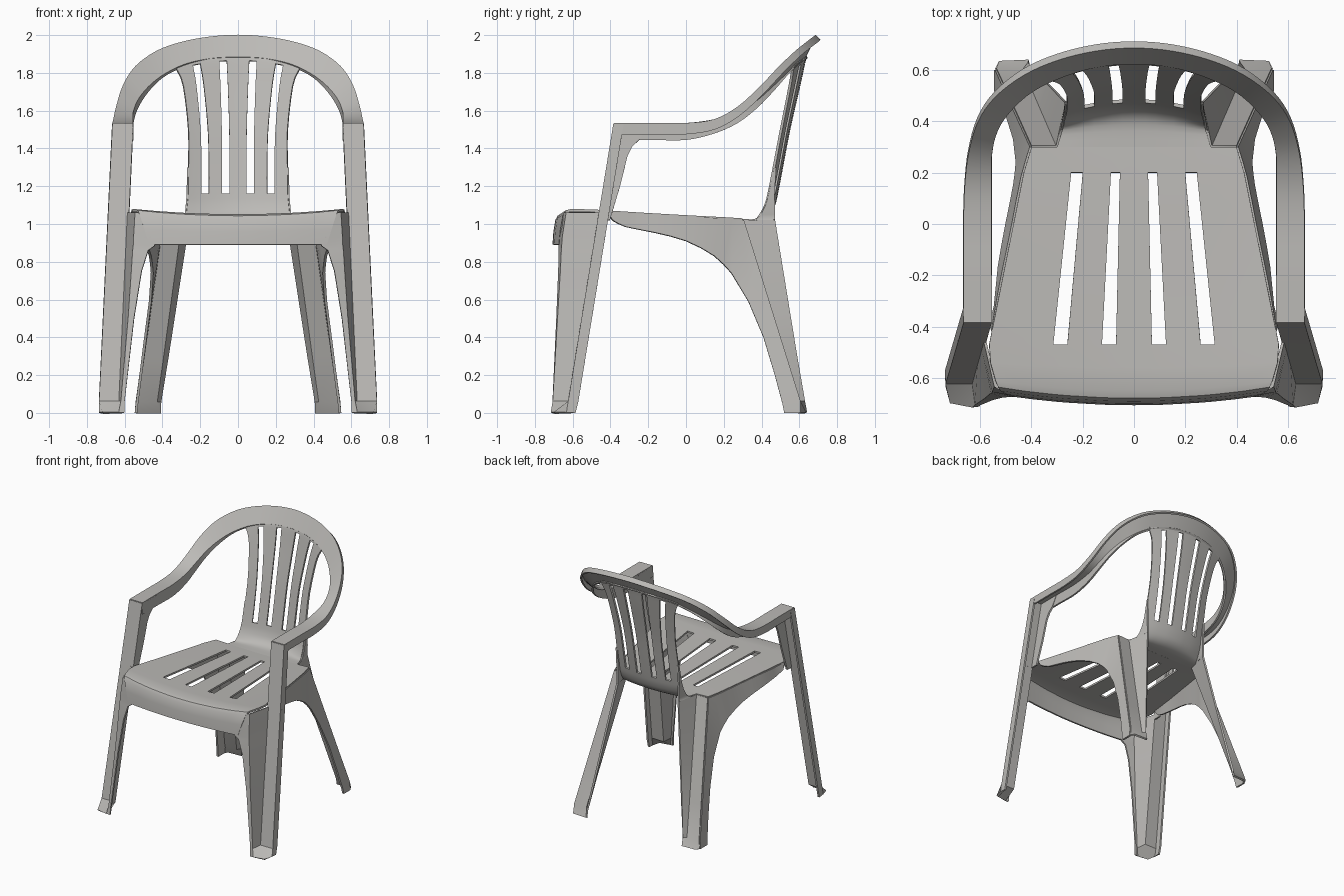
import bpy
import bmesh
import math
from mathutils import Vector

cube = bpy.data.objects.get("Cube")
if cube:
    bpy.data.objects.remove(cube, do_unlink=True)

plastic = bpy.data.materials.new("grey_plastic")
plastic.use_nodes = True
colour = (0.5, 0.49, 0.47, 1)
plastic.diffuse_color = colour
plastic.node_tree.nodes["Principled BSDF"].inputs["Base Color"].default_value = colour


def smooth(rows, steps):
    """Pass a smooth curve through matching points of successive rows."""
    rows = [[Vector(p) for p in row] for row in rows]
    result = []
    last = len(rows) - 1
    for i in range(last):
        for s in range(steps):
            t = s / steps
            line = []
            for j, p in enumerate(rows[i]):
                q = rows[i + 1][j]
                before = rows[i - 1][j] if i > 0 else 2 * p - q
                after = rows[i + 2][j] if i + 2 <= last else 2 * q - p
                m, n = (q - before) / 2, (after - p) / 2
                line.append(p + m * t + (3 * (q - p) - 2 * m - n) * t ** 2
                            + (2 * (p - q) + m + n) * t ** 3)
            result.append(line)
    return result + [rows[-1]]


def shell(name, rows, skip=lambda i, j: False, mirror=True, thickness=0.014):
    """Join rows of points into a thin moulded sheet."""
    bm = bmesh.new()
    grid = [[bm.verts.new(p) for p in row] for row in rows]
    for i in range(len(grid) - 1):
        for j in range(len(grid[0]) - 1):
            if not skip(i, j):
                bm.faces.new((grid[i][j], grid[i][j + 1],
                              grid[i + 1][j + 1], grid[i + 1][j]))
    bmesh.ops.remove_doubles(bm, verts=bm.verts[:], dist=0.0005)
    bmesh.ops.delete(bm, geom=[v for v in bm.verts if not v.link_faces], context="VERTS")
    bmesh.ops.recalc_face_normals(bm, faces=bm.faces[:])
    mesh = bpy.data.meshes.new(name)
    bm.to_mesh(mesh)
    bm.free()
    mesh.materials.append(plastic)
    obj = bpy.data.objects.new(name, mesh)
    bpy.context.collection.objects.link(obj)
    if mirror:
        obj.modifiers.new("Mirror", "MIRROR")
    solid = obj.modifiers.new("Thickness", "SOLIDIFY")
    solid.thickness = thickness
    solid.offset = 0
    bpy.ops.object.select_all(action="DESELECT")
    obj.select_set(True)
    bpy.context.view_layer.objects.active = obj
    bpy.ops.object.convert(target="MESH")
    bpy.ops.object.shade_smooth_by_angle(angle=math.radians(35))
    return obj


def slatted_row(y, z, bow, dish, edge, slots):
    """Half a cross-section, with columns on the slot edges."""
    a, b, c, d = slots
    xs = (0, a, b, c, d, (d + edge) / 2, edge)
    return [Vector((x, y + bow * x * x, z + dish * x * x)) for x in xs]


def lerp(a, b, t):
    return [p + (q - p) * t for p, q in zip(a, b)]


# Seat with front apron and four tapering slots
slot_front = (0.07, 0.125, 0.26, 0.315)
slot_rear = (0.055, 0.09, 0.20, 0.245)
seat = [slatted_row(*r, slot_front) for r in (
    (-0.70, 0.89, 0.15, 0, 0.47),
    (-0.695, 0.96, 0.15, 0.05, 0.495),
    (-0.685, 1.02, 0.15, 0.1, 0.52),
    (-0.675, 1.038, 0.15, 0.1, 0.53),
    (-0.65, 1.045, 0.13, 0.09, 0.54),
    (-0.56, 1.043, 0.06, 0.09, 0.56))]
for k in range(6):
    t = k / 5
    seat.append(slatted_row(-0.47 + 0.67 * t, 1.04 - 0.02 * t, 0, 0.09 - 0.04 * t,
                            0.565 - 0.135 * t, lerp(slot_front, slot_rear, t)))
seat.append(slatted_row(0.30, 1.015, 0, 0.05, 0.40, slot_rear))
shell("seat", seat, lambda i, j: 6 <= i < 11 and j in (1, 3))

# Curved backrest rising from the seat, with four slots
low = (0.045, 0.085, 0.155, 0.195)
high = (0.06, 0.10, 0.20, 0.24)
back = [slatted_row(*r[:5], lerp(low, high, r[5])) for r in (
    (0.30, 1.015, 0, 0.05, 0.30, 0),
    (0.39, 1.02, -0.3, 0, 0.28, 0),
    (0.44, 1.05, -0.6, 0, 0.275, 0),
    (0.465, 1.10, -0.6, 0, 0.27, 0),
    (0.48, 1.16, -0.6, 0, 0.265, 0),
    (0.507, 1.30, -0.6, 0, 0.263, 0),
    (0.545, 1.50, -0.6, 0, 0.263, 0.1),
    (0.60, 1.74, -0.6, -0.1, 0.29, 0.6),
    (0.627, 1.865, -0.6, -0.45, 0.325, 1),
    (0.635, 1.89, -0.6, -0.45, 0.33, 1))]
shell("backrest", smooth(back, 3), lambda i, j: 12 <= i < 24 and j in (1, 3))

# Flanges at the lower sides of the backrest
shell("backrest_flange", [
    [(0.30, 0.30, 1.015), (0.262, 0.47, 1.02)],
    [(0.28, 0.366, 1.02), (0.262, 0.47, 1.035)],
    [(0.275, 0.395, 1.05), (0.262, 0.47, 1.05)],
    [(0.27, 0.421, 1.10), (0.263, 0.47, 1.10)],
    [(0.265, 0.438, 1.16), (0.264, 0.468, 1.16)],
    [(0.263, 0.466, 1.30), (0.263, 0.478, 1.30)]])

# Armrests and top rail: one continuous hoop, channel-shaped at the arms
outer = [(0.66, -0.38, 1.53), (0.66, -0.18, 1.53), (0.66, 0, 1.53),
         (0.655, 0.15, 1.55), (0.64, 0.28, 1.62), (0.605, 0.40, 1.73),
         (0.54, 0.495, 1.83), (0.43, 0.58, 1.91), (0.30, 0.638, 1.957),
         (0.15, 0.675, 1.985), (0, 0.687, 1.995)]
inner = [(0.56, -0.38, 1.53), (0.56, -0.18, 1.53), (0.56, 0, 1.53),
         (0.56, 0.15, 1.55), (0.56, 0.27, 1.59), (0.535, 0.37, 1.655),
         (0.48, 0.45, 1.725), (0.40, 0.52, 1.79), (0.29, 0.575, 1.845),
         (0.15, 0.617, 1.877), (0, 0.63, 1.885)]
hoop = []
for k, (o, n) in enumerate(zip(outer, inner)):
    fade = min(1, max(0, (k - 2) / 5))
    o, n = Vector(o), Vector(n)
    outer_drop = Vector((0, 0.02 * fade, -0.055 + 0.03 * fade))
    inner_drop = Vector((0, 0.01 * fade, -0.085 + 0.075 * fade))
    hoop.append([o + outer_drop, o, n, n + inner_drop])
hoop += [[Vector((-p.x, p.y, p.z)) for p in row] for row in reversed(hoop[:-1])]
shell("armrest_hoop", smooth(hoop, 4), mirror=False)


def at_height(top, bottom, z):
    """Point on a straight leg ridge at a given height."""
    top, bottom = Vector(top), Vector(bottom)
    return top.lerp(bottom, (top.z - z) / (top.z - bottom.z))


# Front legs: outer ridge and inner valley run from arm to foot
ridge = ((0.66, -0.38, 1.53), (0.73, -0.62, 0.06))
valley = ((0.56, -0.38, 1.53), (0.627, -0.62, 0.06))
flange = Vector((0, 0.05, 0))
upper = []
for z, width in ((1.53, 0.18), (1.45, 0.15), (1.41, 0.115), (1.36, 0.098),
                 (1.20, 0.085), (1.02, 0.06)):
    e, f = at_height(*ridge, z), at_height(*valley, z)
    upper.append([e + flange, e, f, f + Vector((0, width, 0))])
shell("front_leg_upper", upper)

lower = []
for z, gx, gy, hx, hy in ((1.06, 0.54, -0.63, 0.525, -0.64),
                          (0.93, 0.548, -0.65, 0.46, -0.666),
                          (0.885, 0.55, -0.653, 0.44, -0.668),
                          (0.86, 0.553, -0.655, 0.475, -0.667),
                          (0.75, 0.56, -0.66, 0.51, -0.67),
                          (0.50, 0.577, -0.675, 0.55, -0.68),
                          (0.06, 0.617, -0.70, 0.60, -0.70)):
    e, f = at_height(*ridge, z), at_height(*valley, z)
    lower.append([e + flange, e, f, (gx, gy, z), (hx, hy, z)])
# Splayed foot
lower.append([(0.73, -0.585, 0), (0.73, -0.63, 0), (0.715, -0.695, 0),
              (0.63, -0.71, 0), (0.603, -0.705, 0)])
shell("front_leg_lower", lower)

# Back legs: stepped section with a splayed foot
outer_edge = ((0.40, 0.30, 1.02), (0.535, 0.60, 0.06))
step_edge = ((0.30, 0.30, 1.02), (0.43, 0.60, 0.06))
rear_edge = ((0.262, 0.47, 1.02), (0.41, 0.625, 0.06))
back_leg = [[at_height(*line, z) for line in (outer_edge, step_edge, rear_edge)]
            for z in (1.02, 0.8, 0.55, 0.3, 0.06)]
back_leg.append([(0.54, 0.60, 0), (0.525, 0.63, 0), (0.41, 0.635, 0)])
shell("back_leg", back_leg)

# Side skirts sweeping from the seat edge into the back legs
skirt = [[(0.55, -0.42, 1.065), (0.56, -0.39, 1.02)],
         [(0.53, -0.30, 1.055), (0.54, -0.32, 0.985)],
         [(0.505, -0.17, 1.05), (0.525, -0.17, 0.955)],
         [(0.47, 0, 1.04), (0.495, 0, 0.91)],
         [(0.435, 0.18, 1.03), (0.465, 0.15, 0.83)],
         [(0.40, 0.30, 1.02), (0.455, 0.24, 0.74)]]
for z, p in ((0.80, (0.465, 0.33, 0.59)), (0.53, (0.49, 0.41, 0.40)),
             (0.24, (0.515, 0.47, 0.20)), (0.06, (0.535, 0.51, 0.05))):
    skirt.append([at_height(*outer_edge, z), p])
skirt.append([(0.54, 0.60, 0), (0.54, 0.52, 0)])
shell("side_skirt", smooth(skirt[:6], 2)[:-1] + skirt[5:])
